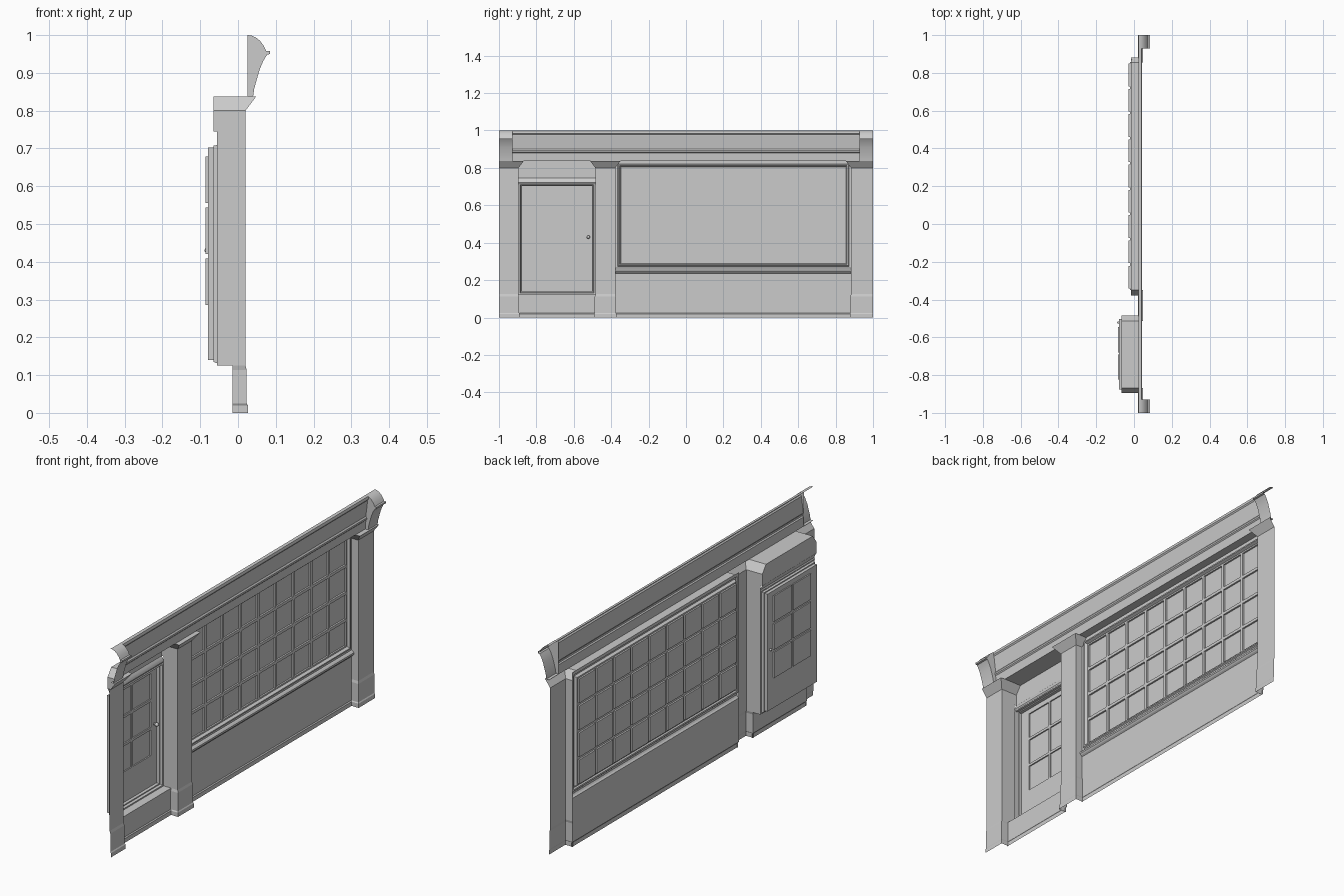
import bpy, bmesh, math

if "Cube" in bpy.data.objects:
    bpy.data.objects.remove(bpy.data.objects["Cube"])

BACK, FRONT, TOP = -0.015, 0.02, 0.8375     # wall plane, pillar face, soffit height
DOOR = (-0.895, -0.485)                     # door bay in y
WIN = (-0.378, 0.882)                       # window bay in y
FLARE = 0.028


def finish(name, bm, smooth=False):
    """Weld, orient outward (towards +x) and link a shell."""
    bmesh.ops.remove_doubles(bm, verts=bm.verts, dist=1e-5)
    bmesh.ops.recalc_face_normals(bm, faces=bm.faces)
    if sum(f.normal.x * f.calc_area() for f in bm.faces) < 0:
        bmesh.ops.reverse_faces(bm, faces=bm.faces)
    me = bpy.data.meshes.new(name)
    bm.to_mesh(me)
    bm.free()
    ob = bpy.data.objects.new(name, me)
    bpy.context.collection.objects.link(ob)
    if smooth:
        bpy.ops.object.select_all(action='DESELECT')
        ob.select_set(True)
        bpy.context.view_layer.objects.active = ob
        bpy.ops.object.shade_smooth_by_angle(angle=math.radians(35))
    return ob


def loft(bm, rings, closed=False, fill=False):
    """Bridge successive point rows; optionally cap the last one."""
    rows = [[bm.verts.new(p) for p in r] for r in rings]
    n = len(rows[0])
    for a, b in zip(rows, rows[1:]):
        for i in range(n if closed else n - 1):
            j = (i + 1) % n
            bm.faces.new((a[i], a[j], b[j], b[i]))
    if fill:
        bm.faces.new(rows[-1])


def moulding(name, profile, y0, y1, smooth=False, cap=None):
    """Run an x,z profile along y; cap = y of a flat end face."""
    bm = bmesh.new()
    loft(bm, [[(x, y, z) for x, z in profile] for y in (y0, y1)])
    if cap is not None:
        bm.faces.new([bm.verts.new((x, cap, z)) for x, z in profile])
    return finish(name, bm, smooth)


def rect(x, y0, y1, z0, z1):
    return [(x, y0, z0), (x, y1, z0), (x, y1, z1), (x, y0, z1)]


def frame(name, rects, fill=False):
    bm = bmesh.new()
    loft(bm, [rect(*r) for r in rects], True, fill)
    return finish(name, bm)


def panes(name, xf, xb, y0, y1, z0, z1, cols, rows, bar):
    """Glazing: each cell is half-bars plus a sunk pane."""
    bm = bmesh.new()
    dy, dz, h = (y1 - y0) / cols, (z1 - z0) / rows, bar / 2
    for c in range(cols):
        for r in range(rows):
            a, b = y0 + c * dy, z0 + r * dz
            inner = (a + h, a + dy - h, b + h, b + dz - h)
            loft(bm, [rect(xf, a, a + dy, b, b + dz), rect(xf, *inner),
                      rect(xb, *inner)], True, True)
    return finish(name, bm)


def pillar(name, y0, y1, left=True, right=True):
    """Open-backed pilaster with pedestal and flared capital."""
    levels = [(0, .006), (.02, .006), (.025, .003), (.113, .003), (.125, 0),
              (.80, 0), (TOP, FLARE)]
    bm = bmesh.new()
    rings = []
    for z, o in levels:
        a, b = y0 - o * left, y1 + o * right
        ring = [(FRONT + o, a, z), (FRONT + o, b, z)]
        if left:
            ring.insert(0, (BACK, a, z))
        if right:
            ring.append((BACK, b, z))
        rings.append(ring)
    loft(bm, rings)
    a, b = y0 - FLARE * left, y1 + FLARE * right
    bm.faces.new([bm.verts.new(p) for p in (
        (.025, a, TOP), (FRONT + FLARE, a, TOP), (FRONT + FLARE, b, TOP), (.025, b, TOP))])
    return finish(name, bm)


# Pilasters; the outer ends are open so the bay can be tiled
pillar("pillar_left", -1, DOOR[0], left=False)
pillar("pillar_middle", DOOR[1], WIN[0])
pillar("pillar_right", WIN[1], 1, right=False)

# Window bay: stall riser with plinth and sill, frame, glazing
moulding("stall_riser", [(BACK + .004, 0), (BACK + .004, .02), (BACK, .025), (BACK, .235),
                         (-.008, .24), (-.003, .247), (-.003, .255), (-.010, .262),
                         (BACK, .265)], *WIN)
frame("window_frame", [(BACK, *WIN, .265, TOP), (BACK, -.366, .872, .273, .822),
                       (-.009, -.362, .868, .277, .818), (-.009, -.355, .862, .283, .812),
                       (-.022, -.348, .856, .289, .806)])
panes("window_glazing", -.022, -.03, -.348, .856, .289, .806, 9, 4, .014)

# Door bay: step, recess with chamfered top corners, transom
moulding("door_plinth", [(BACK + .004, 0), (BACK + .004, .02), (BACK, .025), (BACK, .125)], *DOOR)
a, b = DOOR
bm = bmesh.new()
recess = [(a, .125), (b, .125), (b, .80), (b - FLARE, TOP), (a + FLARE, TOP), (a, .80)]
loft(bm, [[(x, y, z) for y, z in recess] for x in (BACK, -.055)], True)
finish("door_recess", bm)
bm = bmesh.new()
upper = [(a, .745), (a, .80), (a + FLARE, TOP), (b - FLARE, TOP), (b, .80), (b, .745)]
loft(bm, [[(x, y, z) for y, z in upper] for x in (-.055, -.065)], fill=True)
finish("transom_panel", bm)
moulding("transom_moulding", [(-.065, .745), (-.060, .738), (-.056, .73), (-.054, .722),
                              (-.057, .715), (-.055, .712)], a, b, True)

# Door: stepped frame, leaf, panes, knobs
frame("door_frame", [(-.055, a, b, .125, .712), (-.055, a + .008, b - .008, .131, .709),
                     (-.065, a + .012, b - .012, .135, .707),
                     (-.065, a + .018, b - .018, .140, .702),
                     (-.080, a + .018, b - .018, .140, .702),
                     (-.080, -.83, -.54, .28, .685)])
panes("door_glazing", -.080, -.086, -.83, -.54, .28, .685, 2, 3, .012)
for name, s in (("knob_outside", 1), ("knob_inside", -1)):
    r = .009 if s > 0 else .006
    bpy.ops.mesh.primitive_uv_sphere_add(segments=12, ring_count=8, radius=r,
                                         location=(-.08 + s * (.015 if s > 0 else .003), -.522, .43))
    bpy.context.object.name = name
    bpy.ops.object.shade_smooth_by_angle()
bpy.ops.mesh.primitive_cylinder_add(vertices=8, radius=.004, depth=.014,
                                    location=(-.074, -.522, .43), rotation=(0, math.pi / 2, 0))
bpy.context.object.name = "knob_stem"

# Soffits over both bays
moulding("window_soffit", [(.025, TOP), (BACK, TOP)], WIN[0] + FLARE, WIN[1] - FLARE)
moulding("door_soffit", [(.025, TOP), (BACK, TOP)], a + FLARE, b - FLARE)

# Sign fascia and the two scroll brackets at its ends
moulding("sign_fascia", [(.025, 1), (.040, .998), (.042, .99), (.042, .984), (.037, .978),
                         (.037, .972), (.028, .90), (.033, .893), (.033, .885),
                         (.028, .88), (.025, TOP)], -.928, .928)
bracket = [(.025, 1), (.035, .999), (.047, .994), (.058, .985), (.068, .972), (.075, .958),
           (.085, .958), (.085, .950), (.077, .948), (.067, .932), (.057, .908),
           (.049, .88), (.043, .858), (.040, TOP), (.025, TOP)]
for name, s in (("bracket_left", -1), ("bracket_right", 1)):
    moulding(name, bracket, s, s * .928, True, cap=s * .928)
